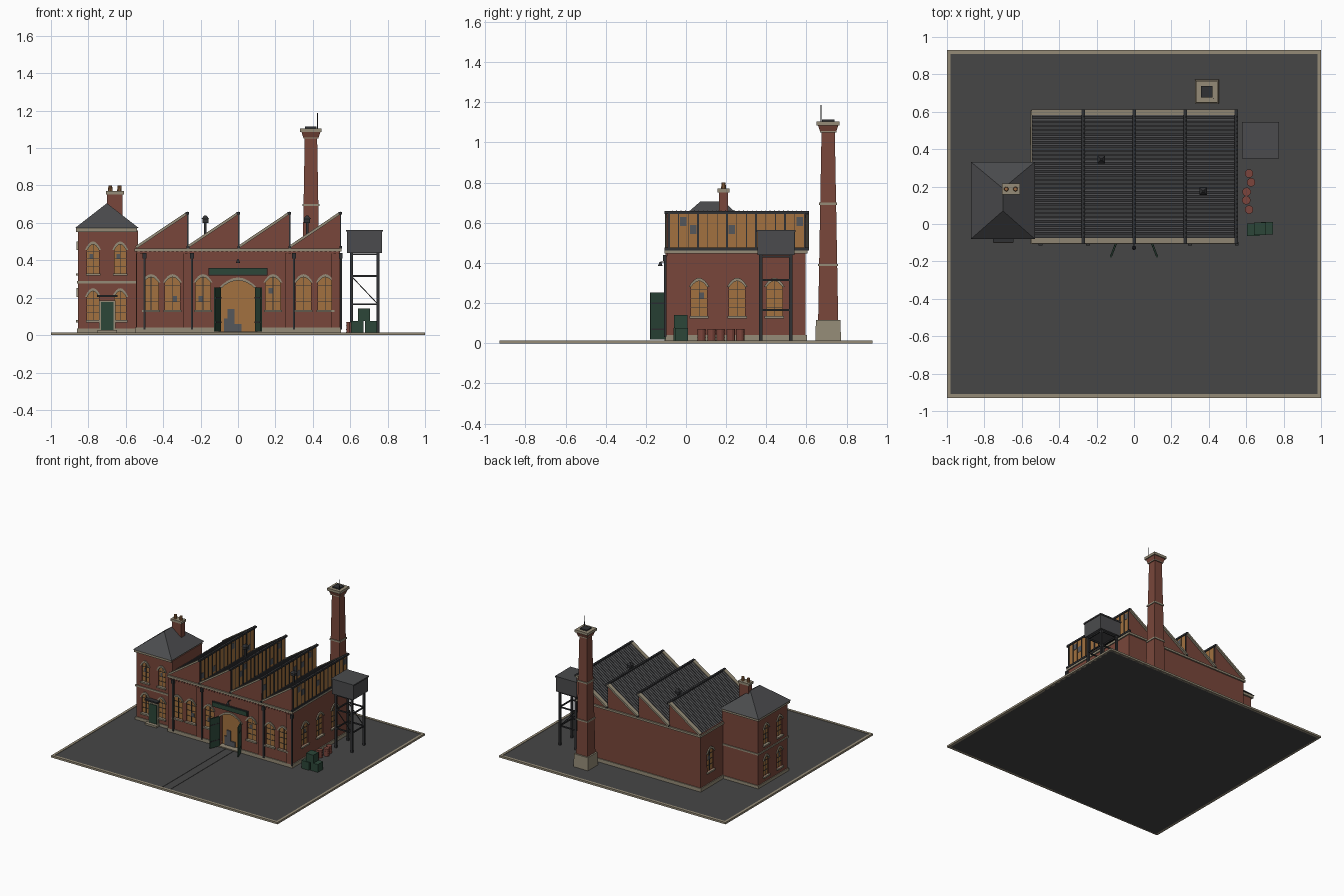
import bpy, bmesh, math, random
from mathutils import Vector, Matrix

if "Cube" in bpy.data.objects:
    bpy.data.objects.remove(bpy.data.objects["Cube"], do_unlink=True)
random.seed(4)

COLOURS = {
    "brick": (0.19, 0.062, 0.043), "stone": (0.30, 0.26, 0.185), "asphalt": (0.062, 0.062, 0.062),
    "slate": (0.07, 0.071, 0.075), "iron": (0.03, 0.031, 0.034), "green paint": (0.025, 0.062, 0.04),
    "amber glass": (0.36, 0.165, 0.05), "broken pane": (0.09, 0.095, 0.105), "rust": (0.2, 0.06, 0.045),
    "clay": (0.33, 0.15, 0.06),
}
mats = {}
for label, rgb in COLOURS.items():
    m = bpy.data.materials.new(label)
    m.use_nodes = True
    m.diffuse_color = (*rgb, 1)
    node = m.node_tree.nodes["Principled BSDF"]
    node.inputs["Base Color"].default_value = (*rgb, 1)
    node.inputs["Roughness"].default_value = 0.9
    mats[label] = m

parts = {}  # name -> (bmesh, material)


def part(name, mat="brick"):
    return parts.setdefault(name, (bmesh.new(), mat))[0]


def box(bm, x0, x1, y0, y1, z0, z1):
    mid = Vector((x0 + x1, y0 + y1, z0 + z1)) / 2
    size = Matrix.Diagonal((x1 - x0, y1 - y0, z1 - z0, 1))
    bmesh.ops.create_cube(bm, size=1, matrix=Matrix.Translation(mid) @ size)


def bar(bm, a, b, w, h):
    a, b = Vector(a), Vector(b)
    turn = (b - a).to_track_quat('Y', 'Z').to_matrix().to_4x4()
    size = Matrix.Diagonal((w, (b - a).length, h, 1))
    bmesh.ops.create_cube(bm, size=1, matrix=Matrix.Translation((a + b) / 2) @ turn @ size)


def taper(bm, x, y, z0, z1, w0, w1, sides=4):
    k = math.sqrt(0.5) if sides == 4 else 0.5
    mat = Matrix.Translation((x, y, (z0 + z1) / 2)) @ Matrix.Rotation(math.pi / 4, 4, 'Z')
    bmesh.ops.create_cone(bm, cap_ends=True, segments=sides, radius1=w0 * k, radius2=w1 * k,
                          depth=z1 - z0, matrix=mat)


def prism(bm, pts, wall, d0, d1):
    """Extrude a (u, z) outline along the wall normal from d0 to d1."""
    o, u, n = wall
    rings = [[bm.verts.new(o + u * p + n * d + Vector((0, 0, z))) for p, z in pts] for d in (d0, d1)]
    bm.faces.new(rings[0])
    bm.faces.new(rings[1][::-1])
    for i in range(len(pts)):
        j = (i + 1) % len(pts)
        bm.faces.new((rings[0][i], rings[1][i], rings[1][j], rings[0][j]))


def arc(u, half, z, rise, n=8):
    return [(u + half * t, z + rise * (1 - t * t)) for t in (1 - 2 * i / n for i in range(n + 1))]


def wall(x, y, ux, uy, nx, ny):
    return Vector((x, y, 0)), Vector((ux, uy, 0)), Vector((nx, ny, 0))


hall_front = wall(0, -0.095, 1, 0, 0, -1)
hall_right = wall(0.545, 0, 0, 1, 1, 0)
hall_left = wall(-0.545, 0, 0, -1, -1, 0)
office_front = wall(0, -0.062, 1, 0, 0, -1)
office_left = wall(-0.855, 0, 0, -1, -1, 0)


def rect(bm, w, u0, u1, z0, z1, d0, d1):
    prism(bm, [(u0, z0), (u1, z0), (u1, z1), (u0, z1)], w, d0, d1)


def opening(w, u, z0, z1, half, rise, cutter, depth):
    shape = [(u - half, z0), (u + half, z0)] + arc(u, half, z1 - rise, rise)
    prism(part(cutter), shape, w, -depth, 0.03)
    prism(part("window_glass", "amber glass"), shape, w, -depth - 0.004, -depth + 0.002)
    hood = arc(u, half + 0.012, z1 - rise - 0.008, rise + 0.024) + arc(u, half, z1 - rise - 0.008, rise + 0.008)[::-1]
    prism(part("window_hoods", "stone"), hood, w, -0.004, 0.008)


def window(w, u, z0, z1, cutter, half=0.04):
    opening(w, u, z0, z1, half, 0.022, cutter, 0.012)
    rect(part("window_sills", "stone"), w, u - half - 0.008, u + half + 0.008, z0 - 0.012, z0, -0.012, 0.012)
    bars = part("window_bars", "iron")
    rect(bars, w, u - 0.0015, u + 0.0015, z0, z1, -0.011, -0.007)
    rows = 4
    step = (z1 - z0) / rows
    for i in range(1, rows):
        rect(bars, w, u - half, u + half, z0 + i * step - 0.0012, z0 + i * step + 0.0012, -0.011, -0.007)
    if random.random() < 0.5:
        side, row = random.choice((-1, 0)), random.choice((1, 2))
        rect(part("broken_panes", "broken pane"), w, u + side * half * 0.6, u + (side + 1) * half * 0.6,
             z0 + row * step, z0 + (row + 0.7) * step, -0.011, -0.0085)


# Yard with kerb and rails
box(part("yard", "asphalt"), -0.99, 0.99, -0.92, 0.92, 0, 0.012)
kerb = part("kerb", "stone")
for s in (-1, 1):
    box(kerb, *sorted((s, s * 0.98)), -0.93, 0.93, 0, 0.015)
    box(kerb, -0.98, 0.98, *sorted((s * 0.93, s * 0.91)), 0, 0.015)
    box(part("yard_rails", "asphalt"), s * 0.035 - 0.003, s * 0.035 + 0.003, -0.9, -0.1, 0.011, 0.0145)

# Sawtooth hall body
LOW, HIGH, W = 0.465, 0.648, 0.545 / 2
starts = [-0.545 + i * W for i in range(4)]
teeth = [p for x in reversed(starts) for p in ((x + W, HIGH), (x + 0.0005, LOW))]
prism(part("hall_walls"), [(-0.545, 0.01), (0.545, 0.01)] + teeth, hall_front, -0.69, 0)
box(part("hall_plinth", "stone"), -0.552, 0.552, -0.102, 0.602, 0.01, 0.04)
box(part("hall_cornice", "stone"), -0.554, 0.554, -0.106, 0.606, 0.446, 0.462)
for i in range(45):
    u = -0.53 + i * 1.06 / 44
    rect(part("dentils"), hall_front, u - 0.006, u + 0.006, 0.434, 0.447, -0.002, 0.008)
for u in (-0.522, -W, W, 0.522):
    rect(part("pilasters"), hall_front, u - 0.022, u + 0.022, 0.04, 0.435, -0.002, 0.01)
for u in (-0.5, -W + 0.027, W + 0.027, 0.55):
    pipes = part("downpipes", "iron")
    rect(pipes, hall_front, u - 0.005, u + 0.005, 0.03, 0.43, 0.001, 0.015)
    rect(pipes, hall_front, u - 0.01, u + 0.01, 0.41, 0.44, 0.001, 0.02)

# Corrugated roof slopes, copings, glazing
for x in starts:
    roof = part("corrugated_roof", "slate")
    count = 60
    rows = []
    for px, pz in ((x, LOW), (x + W + 0.006, HIGH + 0.004)):
        rows.append([roof.verts.new((px, -0.08 + 0.665 * i / count, pz + 0.003 + 0.006 * (i % 2)))
                     for i in range(count + 1)])
    for i in range(count):
        roof.faces.new((rows[0][i], rows[1][i], rows[1][i + 1], rows[0][i + 1]))
    for y in (-0.09, 0.597):
        bar(part("gable_coping", "stone"), (x, y, LOW + 0.004), (x + W, y, HIGH + 0.004), 0.03, 0.014)
    p = x + W
    box(part("ridge_caps", "iron"), p - 0.008, p + 0.01, -0.107, 0.612, HIGH - 0.004, HIGH + 0.01)
    box(part("valley_gutters", "iron"), p - 0.002, p + 0.012, -0.107, 0.612, LOW - 0.002, LOW + 0.012)
    box(part("roof_glazing", "amber glass"), p - 0.002, p + 0.003, -0.085, 0.59, LOW, HIGH)
    panes = 14
    for i in range(panes + 1):
        y = -0.085 + 0.675 * i / panes
        t = 0.005 if i % 3 == 0 else 0.002
        box(part("glazing_bars", "iron"), p, p + 0.007, y - t, y + t, LOW, HIGH)
        if i < panes and random.random() < 0.3:
            z = LOW + random.choice((0.03, 0.08, 0.12))
            box(part("broken_panes", "broken pane"), p, p + 0.005, y + 0.008, y + 0.04, z, z + 0.045)
for x, y in ((-0.175, 0.345), (0.37, 0.175)):
    vents = part("roof_vents", "iron")
    taper(vents, x, y, 0.52, 0.6, 0.014, 0.014)
    taper(vents, x, y, 0.6, 0.622, 0.032, 0.032)
    taper(vents, x, y, 0.622, 0.64, 0.042, 0.008)

# Hall windows and main entrance
for u in (-0.465, -0.35, -0.187, 0.187, 0.35, 0.467):
    window(hall_front, u, 0.135, 0.31, "hall_cutter")
for u in (0.065, 0.255, 0.44):
    window(hall_right, u, 0.135, 0.31, "hall_cutter")
window(hall_left, -0.47, 0.135, 0.31, "hall_cutter")
opening(hall_front, 0, 0.015, 0.292, 0.098, 0.04, "hall_cutter", 0.04)
rect(part("threshold", "stone"), hall_front, -0.098, 0.098, 0.01, 0.02, -0.04, 0.012)
for u0, u1, z1 in ((-0.075, -0.055, 0.09), (-0.055, -0.02, 0.14), (-0.02, 0.02, 0.06)):
    rect(part("machine_in_doorway", "broken pane"), hall_front, u0, u1, 0.02, z1, -0.039, -0.03)
for s in (-1, 1):
    bar(part("entrance_doors", "green paint"), (s * 0.094, -0.098, 0.136), (s * 0.125, -0.178, 0.136), 0.008, 0.236)
    for z in (0.07, 0.2):
        bar(part("door_hinges", "iron"), (s * 0.094, -0.098, z), (s * 0.123, -0.173, z), 0.011, 0.008)
rect(part("sign_frame", "iron"), hall_front, -0.158, 0.158, 0.318, 0.36, -0.002, 0.009)
rect(part("sign_board", "green paint"), hall_front, -0.152, 0.152, 0.323, 0.355, 0, 0.013)
bar(part("entrance_lamp", "iron"), (0, -0.09, 0.405), (0, -0.128, 0.405), 0.005, 0.005)
taper(part("entrance_lamp"), 0, -0.128, 0.385, 0.405, 0.024, 0.008, 10)

# Office block
box(part("office_walls"), -0.855, -0.535, -0.062, 0.312, 0.01, 0.56)
for name, z0, z1, g in (("plinth", 0.01, 0.035, 0.006), ("belt", 0.277, 0.29, 0.006), ("eaves", 0.552, 0.572, 0.012)):
    box(part("office_" + name, "stone"), -0.855 - g, -0.54, -0.062 - g, 0.312 + g, z0, z1)
for z0 in (0.08, 0.33):
    for w, us in ((office_front, (-0.775, -0.63)), (office_left, (-0.04, -0.21))):
        for u in us:
            window(w, u, z0, z0 + 0.155, "office_cutter", 0.031)
rect(part("office_door_surround", "stone"), office_front, -0.742, -0.656, 0.02, 0.186, -0.002, 0.009)
rect(part("office_door", "green paint"), office_front, -0.733, -0.665, 0.025, 0.176, 0, 0.014)
rect(part("door_canopy", "iron"), office_front, -0.755, -0.645, 0.204, 0.215, -0.002, 0.038)
rect(part("door_step", "stone"), office_front, -0.752, -0.648, 0.01, 0.026, 0, 0.04)

# Hipped office roof and its chimney stack
hip = part("office_roof", "slate")
base = [hip.verts.new((x, y, 0.572)) for x, y in ((-0.872, -0.08), (-0.53, -0.08), (-0.53, 0.332), (-0.872, 0.332))]
south, north = (hip.verts.new((-0.701, y, 0.705)) for y in (0.07, 0.19))
for f in ((0, 1, south), (1, 2, north, south), (2, 3, north), (3, 0, south, north), (3, 2, 1, 0)):
    hip.faces.new([base[v] if isinstance(v, int) else v for v in f])
box(part("office_stack"), -0.7, -0.617, 0.165, 0.21, 0.6, 0.755)
box(part("stack_cap", "stone"), -0.707, -0.61, 0.158, 0.217, 0.752, 0.77)
for x in (-0.683, -0.634):
    taper(part("chimney_pots", "clay"), x, 0.187, 0.765, 0.8, 0.026, 0.02, 10)

# Tall factory chimney
CX, CY = 0.39, 0.708
taper(part("chimney_base", "stone"), CX, CY, 0.01, 0.115, 0.128, 0.122)
taper(part("chimney_shaft"), CX, CY, 0.11, 1.06, 0.1, 0.066)
taper(part("chimney_shaft"), CX, CY, 1.05, 1.085, 0.078, 0.1)
for z, wd in ((0.39, 0.1), (0.695, 0.09), (1.056, 0.082)):
    taper(part("chimney_bands", "stone"), CX, CY, z - 0.006, z + 0.006, wd, wd)
taper(part("chimney_cap", "stone"), CX, CY, 1.085, 1.105, 0.115, 0.115)
taper(part("chimney_flue", "iron"), CX, CY, 1.1, 1.114, 0.062, 0.062)
taper(part("lightning_rod", "iron"), CX + 0.035, CY - 0.035, 1.1, 1.187, 0.005, 0.004, 6)

# Water tank on braced legs
box(part("water_tank", "slate"), 0.583, 0.77, 0.355, 0.54, 0.44, 0.555)
box(part("tank_lid", "slate"), 0.577, 0.776, 0.349, 0.546, 0.553, 0.563)
X, Y = (0.606, 0.748), (0.372, 0.522)
frame = part("tank_frame", "iron")
for i in (0, 1):
    for j in (0, 1):
        taper(frame, X[i], Y[j], 0.01, 0.44, 0.016, 0.016)
    for z in (0.165, 0.315, 0.432):
        bar(frame, (X[0], Y[i], z), (X[1], Y[i], z), 0.008, 0.01)
        bar(frame, (X[i], Y[0], z), (X[i], Y[1], z), 0.008, 0.01)
    bar(frame, (X[0], Y[i], 0.315), (X[1], Y[i], 0.165), 0.005, 0.005)

# Barrels and crates
for x, y in ((0.615, 0.27), (0.626, 0.223), (0.602, 0.172), (0.6, 0.127), (0.615, 0.077)):
    barrels = part("barrels", "rust")
    taper(barrels, x, y, 0.01, 0.07, 0.042, 0.042, 12)
    for z in (0.014, 0.03, 0.05, 0.066):
        taper(barrels, x, y, z - 0.002, z + 0.002, 0.046, 0.046, 12)
for x, y, z in ((0.638, -0.03, 0.01), (0.711, -0.022, 0.01), (0.674, -0.026, 0.076)):
    box(part("crates", "green paint"), x - 0.033, x + 0.033, y - 0.033, y + 0.033, z, z + 0.065)

# Turn every part into an object
objs = {}
for name, (bm, mat) in parts.items():
    if name != "corrugated_roof":
        bmesh.ops.recalc_face_normals(bm, faces=bm.faces)
    else:
        for f in bm.faces:
            f.normal_update()
            if f.normal.z < 0:
                f.normal_flip()
    mesh = bpy.data.meshes.new(name)
    bm.to_mesh(mesh)
    bm.free()
    mesh.materials.append(mats[mat])
    objs[name] = bpy.data.objects.new(name, mesh)
    bpy.context.collection.objects.link(objs[name])

# Cut the window and door recesses
for name, cutter in (("hall_walls", "hall_cutter"), ("hall_plinth", "hall_cutter"), ("office_walls", "office_cutter")):
    cut = objs[name].modifiers.new("recesses", 'BOOLEAN')
    cut.operation, cut.solver, cut.object = 'DIFFERENCE', 'EXACT', objs[cutter]
    baked = bpy.data.meshes.new_from_object(objs[name].evaluated_get(bpy.context.evaluated_depsgraph_get()))
    objs[name].modifiers.clear()
    objs[name].data = baked
for cutter in ("hall_cutter", "office_cutter"):
    bpy.data.objects.remove(objs[cutter], do_unlink=True)
